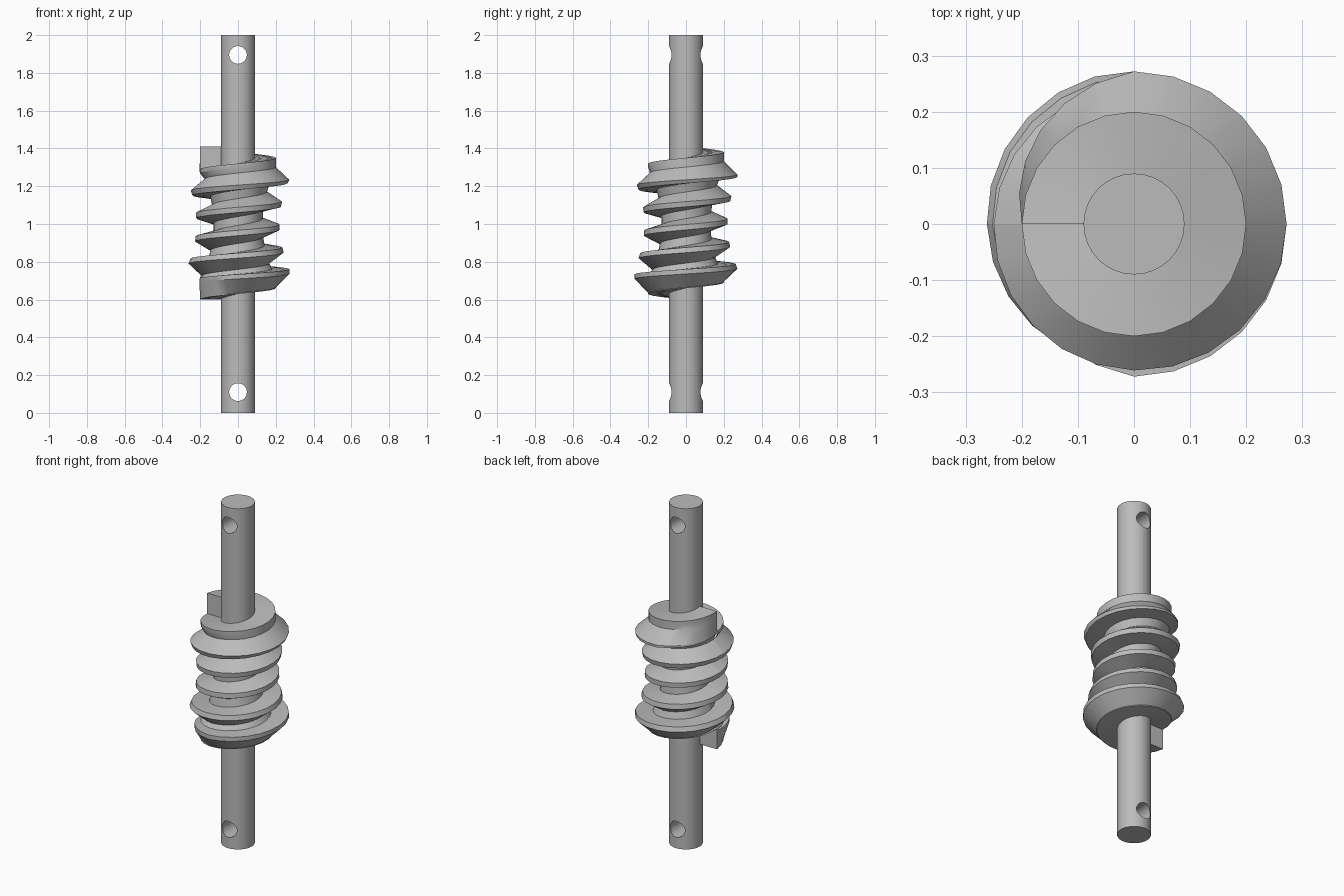
import bpy, bmesh
from math import radians, sin, cos, pi
from mathutils import Matrix

cube = bpy.data.objects.get("Cube")
if cube:
    bpy.data.objects.remove(cube)

steel = bpy.data.materials.new("steel_grey")
steel.use_nodes = True
GREY = (0.5, 0.5, 0.5, 1)
steel.diffuse_color = GREY
steel.node_tree.nodes["Principled BSDF"].inputs["Base Color"].default_value = GREY


def make_object(name, bm):
    mesh = bpy.data.meshes.new(name)
    bm.to_mesh(mesh)
    bm.free()
    mesh.materials.append(steel)
    obj = bpy.data.objects.new(name, mesh)
    bpy.context.collection.objects.link(obj)
    return obj


def cylinder(name, radius, length, matrix, sides):
    bm = bmesh.new()
    bmesh.ops.create_cone(bm, cap_ends=True, segments=sides, radius1=radius,
                          radius2=radius, depth=length, matrix=matrix)
    return make_object(name, bm)


def smooth(obj):
    bpy.ops.object.select_all(action='DESELECT')
    obj.select_set(True)
    bpy.context.view_layer.objects.active = obj
    bpy.ops.object.shade_smooth_by_angle(angle=radians(30))


# Shaft with a cross-drilled pin hole near each end
shaft = cylinder("shaft", 0.09, 2, Matrix.Translation((0, 0, 1)), 32)
for label, z in (("lower", 0.11), ("upper", 1.895)):
    drill = cylinder(label + "_hole_cutter", 0.047, 0.5,
                     Matrix.Translation((0, 0, z)) @ Matrix.Rotation(pi / 2, 4, 'X'), 24)
    cut = shaft.modifiers.new(label + "_pin_hole", 'BOOLEAN')
    cut.operation = 'DIFFERENCE'
    cut.solver = 'EXACT'
    cut.object = drill
    drill.hide_render = True
    drill.hide_set(True)
bpy.context.view_layer.objects.active = shaft
for cut in list(shaft.modifiers):
    drill = cut.object
    bpy.ops.object.modifier_apply(modifier=cut.name)
    bpy.data.objects.remove(drill)
smooth(shaft)

# Hourglass worm: teeth fan out around the axis of the mating wheel
STEPS, TEETH = 24, 5
WHEEL_X, WHEEL_Z = 0.76, 1.0
CREST, ROOT = 0.54, 0.63
PITCH, FIRST = 13, -34.3
COLLAR, OUTER, INNER = 0.2, 0.272, 0.08
LEAD = 0.12
TOOTH = ((-4.4, ROOT), (-1.5, CREST), (1.5, CREST), (4.4, ROOT))


def section(turn):
    """Radius and height pairs, bottom to top, at a fraction of one turn."""
    low, high = 0.6 + LEAD * turn, 1.29 + LEAD * turn
    points = [(INNER, low), (COLLAR, low)]
    for k in range(TEETH):
        # The first and last teeth run out into the collars
        fade = 1
        if k == 0:
            fade = min(1, turn * 4)
        elif k == TEETH - 1:
            fade = min(1, (1 - turn) * 4)
        tip = COLLAR + (OUTER - COLLAR) * fade
        for offset, reach in TOOTH:
            angle = radians(FIRST + PITCH * (k + turn) + offset)
            radius = WHEEL_X - reach * cos(angle)
            limit = tip if reach == CREST else COLLAR
            height = WHEEL_Z + reach * sin(angle)
            height = min(max(height, points[-1][1] + 0.002), high - 0.01)
            points.append((min(radius, limit), height))
    shoulder = min(points[-1][1] + 0.03, high - 0.005)
    return points + [(COLLAR, shoulder), (COLLAR, high), (INNER, high)]


bm = bmesh.new()
rings = []
for i in range(STEPS + 1):
    turn = i / STEPS
    a = pi + 2 * pi * turn
    rings.append([bm.verts.new((r * cos(a), r * sin(a), z)) for r, z in section(turn)])
for one, two in zip(rings, rings[1:]):
    for j in range(len(one) - 1):
        bm.faces.new((one[j], two[j], two[j + 1], one[j + 1]))
# Flat steps where the thread starts and stops
first, last = rings[0], rings[-1]
bm.faces.new(first[:7] + [last[1], last[0]])
bm.faces.new([first[-1], first[-2]] + last[-7:])
worm = make_object("worm_thread", bm)
smooth(worm)
